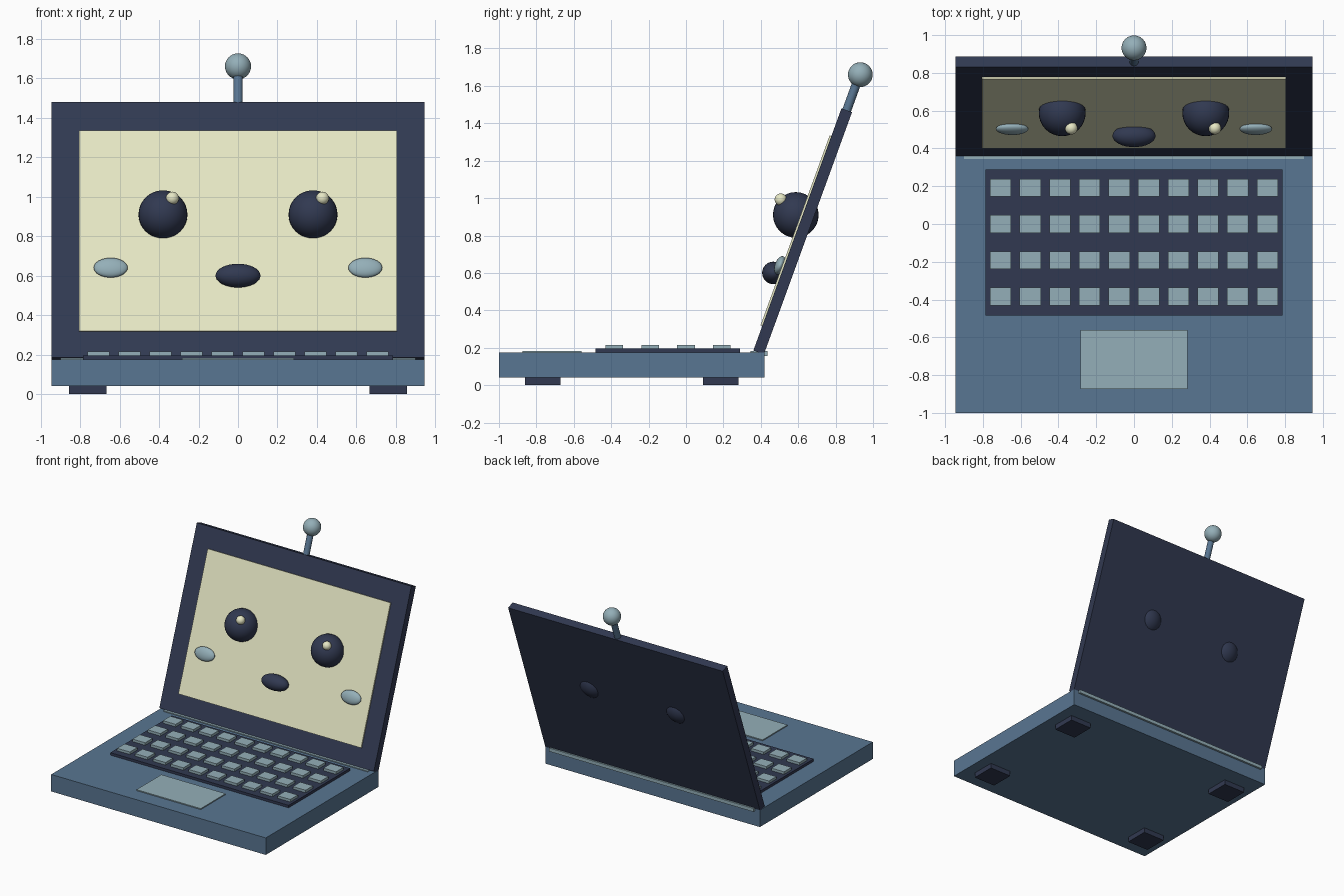
import bpy
from math import radians
from mathutils import Matrix, Vector

cube = bpy.data.objects.get("Cube")
if cube:
    bpy.data.objects.remove(cube, do_unlink=True)


def material(name, rgb):
    """Flat material from 0-255 display colour, stored as linear values."""
    col = [((c / 255 + 0.055) / 1.055) ** 2.4 for c in rgb] + [1.0]
    mat = bpy.data.materials.new(name)
    mat.use_nodes = True
    mat.diffuse_color = col
    bsdf = mat.node_tree.nodes["Principled BSDF"]
    bsdf.inputs["Base Color"].default_value = col
    bsdf.inputs["Roughness"].default_value = 0.8
    return mat


blue = material("steel_blue", (89, 118, 146))
navy = material("dark_navy", (49, 57, 81))
cream = material("cream", (232, 233, 198))
teal = material("pale_teal", (148, 175, 184))

# Lid frame: origin at its front bottom edge, z up along the panel, -y out of the screen
TILT = radians(-20)
LID = Matrix.Translation((0, 0.36, 0.185)) @ Matrix.Rotation(TILT, 4, "X")
WORLD = Matrix.Identity(4)


def finish(name, mat, frame):
    obj = bpy.context.object
    obj.name = name
    obj.data.materials.append(mat)
    bpy.context.view_layer.update()
    obj.matrix_world = frame @ obj.matrix_world
    return obj


def box(name, mat, x, y, z, frame=WORLD):
    """Box from (min, max) ranges on each axis."""
    lo, hi = Vector((x[0], y[0], z[0])), Vector((x[1], y[1], z[1]))
    bpy.ops.mesh.primitive_cube_add(size=1, location=(lo + hi) / 2)
    bpy.context.object.scale = hi - lo
    return finish(name, mat, frame)


def ball(name, mat, centre, radii, tilt=0):
    bpy.ops.mesh.primitive_uv_sphere_add(segments=32, ring_count=16, radius=1,
                                         location=centre, rotation=(tilt, 0, 0))
    bpy.context.object.scale = radii
    bpy.ops.object.shade_smooth()
    return finish(name, mat, WORLD)


# Base, keyboard deck and trackpad
box("base", blue, (-0.945, 0.945), (-1, 0.42), (0.04, 0.175))
box("keyboard_deck", navy, (-0.785, 0.785), (-0.485, 0.288), (0.165, 0.195))
box("trackpad", teal, (-0.283, 0.283), (-0.873, -0.56), (0.165, 0.183))
box("hinge", teal, (-0.9, 0.9), (0.345, 0.436), (0.155, 0.182))

# Keys
for row in range(4):
    for col in range(10):
        x = (col - 4.5) * 0.157
        y = 0.192 - row * 0.192
        box(f"key_{row}_{col}", teal, (x - 0.056, x + 0.056),
            (y - 0.047, y + 0.047), (0.185, 0.215))

# Feet
for side, x in (("left", 0.76), ("right", -0.76)):
    for end, y in (("front", -0.765), ("back", 0.185)):
        box(f"{end}_{side}_foot", navy, (x - 0.095, x + 0.095),
            (y - 0.095, y + 0.095), (0, 0.05))

# Lid and screen
box("lid", navy, (-0.945, 0.945), (0, 0.06), (0, 1.378), LID)
box("screen", cream, (-0.805, 0.805), (-0.01, 0.01), (0.14, 1.22), LID)

# Face
for side, s in (("left", 1), ("right", -1)):
    ball(f"{side}_eye", navy, (s * 0.38, 0.587, 0.91), (0.124, 0.122, 0.122))
    ball(f"{side}_eye_glint", cream, (s * 0.38 + 0.048, 0.507, 0.992), (0.033,) * 3)
    ball(f"{side}_cheek", teal, (s * 0.645, 0.503, 0.64), (0.086, 0.028, 0.052), TILT)
ball("mouth", navy, (0, 0.467, 0.6), (0.114, 0.06, 0.06))

# Antenna
bpy.ops.mesh.primitive_cylinder_add(vertices=16, radius=0.024, depth=0.22,
                                    location=(0, 0.03, 1.46))
bpy.ops.object.shade_smooth_by_angle(angle=radians(40))
finish("antenna_stem", blue, LID)
ball("antenna_ball", teal, (0, 0.932, 1.66), (0.066,) * 3)
